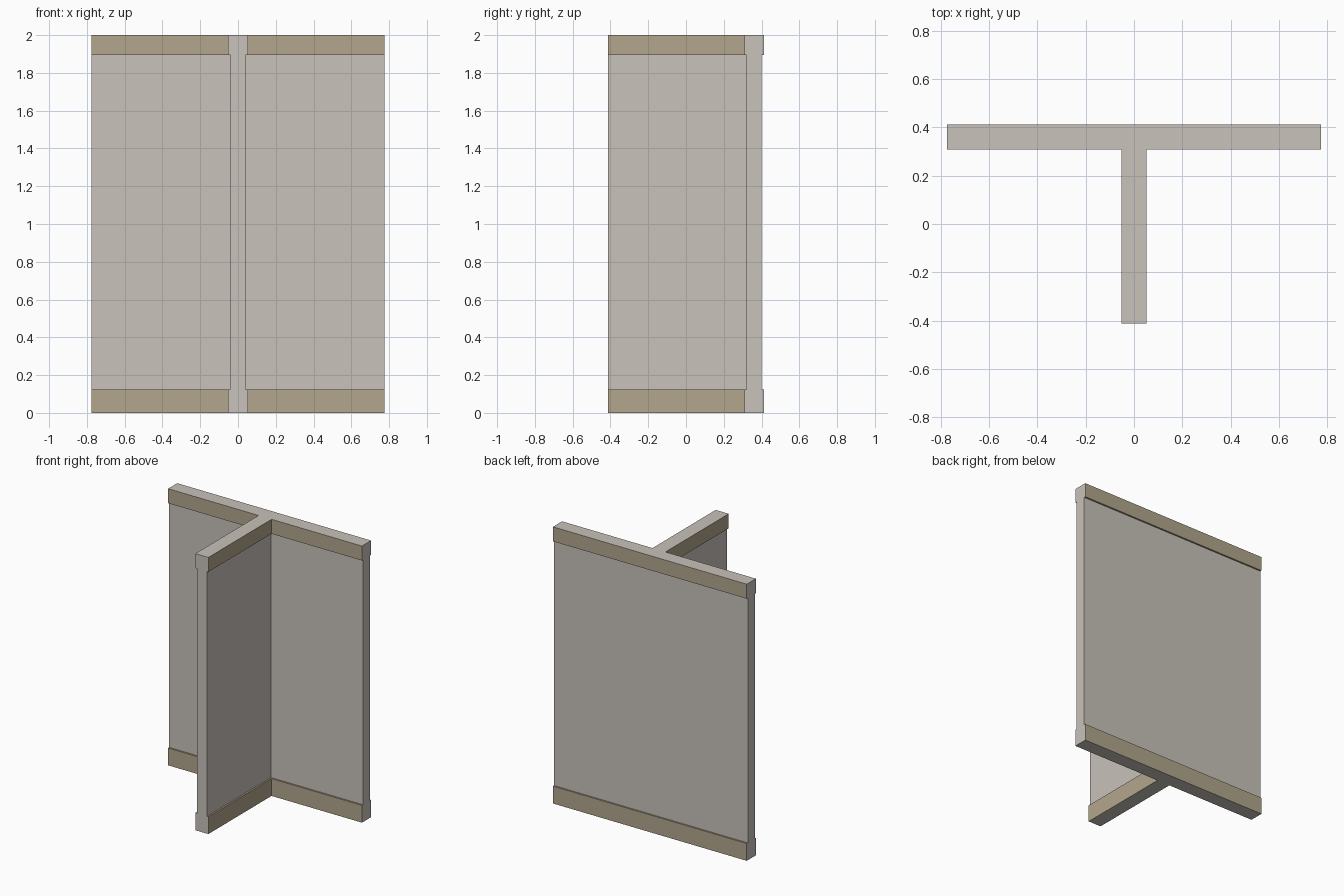
import bpy, bmesh

if "Cube" in bpy.data.objects:
    bpy.data.objects.remove(bpy.data.objects["Cube"])

HALF_X, Y_FRONT, Y_BAR = 0.775, -0.413, 0.361   # half length, stem end, bar centre line


def material(name, rgb):
    m = bpy.data.materials.new(name)
    m.diffuse_color = (*rgb, 1)
    m.use_nodes = True
    m.node_tree.nodes["Principled BSDF"].inputs["Base Color"].default_value = m.diffuse_color
    return m


PLASTER = material("warm grey plaster", (0.578, 0.539, 0.491))
TRIM = material("tan trim", (0.448, 0.381, 0.262))


def t_section(name, t, z0, z1, capped):
    """T-shaped plan of half thickness t, extruded from z0 to z1."""
    right = [(t, Y_FRONT), (t, Y_BAR - t), (HALF_X, Y_BAR - t), (HALF_X, Y_BAR + t)]
    plan = right + [(-x, y) for x, y in reversed(right)]
    bm = bmesh.new()
    low = [bm.verts.new((x, y, z0)) for x, y in plan]
    high = [bm.verts.new((x, y, z1)) for x, y in plan]
    n = len(plan)
    for i in range(n):
        j = (i + 1) % n
        bm.faces.new((low[i], low[j], high[j], high[i]))
    if capped:
        bm.faces.new(high)
        bm.faces.new(low[::-1])
    bm.normal_update()
    me = bpy.data.meshes.new(name)
    me.materials.append(PLASTER)
    me.materials.append(TRIM)
    # Trim is tan on its long sides and ledges; cut ends, top and bottom stay grey
    if capped:
        for f in bm.faces:
            c = f.calc_center_median()
            is_end = abs(c.x) > HALF_X - 0.001 or c.y < Y_FRONT + 0.001
            is_outer_cap = c.z < 0.001 or c.z > 1.999
            f.material_index = 0 if is_end or is_outer_cap else 1
    bm.to_mesh(me)
    bm.free()
    ob = bpy.data.objects.new(name, me)
    bpy.context.collection.objects.link(ob)


# Wall between the trims, then the skirting and the top moulding
t_section("wall", 0.04, 0.125, 1.895, False)
t_section("skirting", 0.052, 0.0, 0.125, True)
t_section("top_moulding", 0.052, 1.895, 2.0, True)
